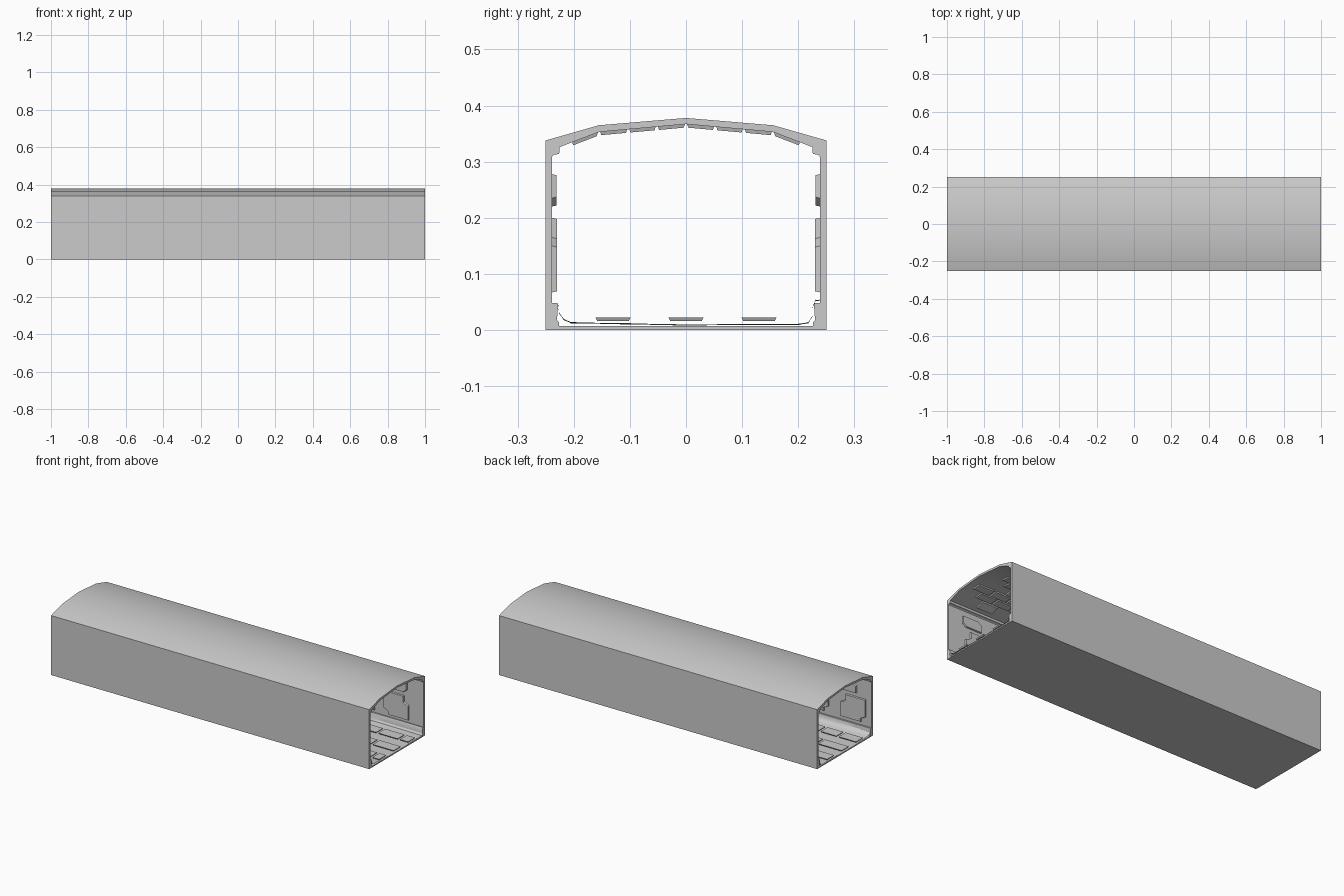
import bpy, bmesh, math, random

if "Cube" in bpy.data.objects:
    bpy.data.objects.remove(bpy.data.objects["Cube"])
random.seed(7)


def make_object(name, bm, smooth=False):
    bmesh.ops.recalc_face_normals(bm, faces=bm.faces[:])
    mesh = bpy.data.meshes.new(name)
    bm.to_mesh(mesh)
    bm.free()
    ob = bpy.data.objects.new(name, mesh)
    bpy.context.collection.objects.link(ob)
    if smooth:
        bpy.ops.object.select_all(action='DESELECT')
        bpy.context.view_layer.objects.active = ob
        ob.select_set(True)
        bpy.ops.object.shade_smooth_by_angle(angle=math.radians(30))
    return ob


def prism(name, profile, x0=-1, x1=1, smooth=False):
    """Extrude a closed (y, z) profile along x."""
    bm = bmesh.new()
    a = [bm.verts.new((x0, y, z)) for y, z in profile]
    b = [bm.verts.new((x1, y, z)) for y, z in profile]
    n = len(profile)
    for i in range(n):
        j = (i + 1) % n
        bm.faces.new((a[i], a[j], b[j], b[i]))
    bm.faces.new(a)
    bm.faces.new(b)
    return make_object(name, bm, smooth)


def slab(bm, outline, depth0, depth1, inset, place):
    """Raised stone: outline in (u, v), tapered towards depth1, positioned by place()."""
    cu = sum(p[0] for p in outline) / len(outline)
    cv = sum(p[1] for p in outline) / len(outline)
    shrink = lambda c, m: c - math.copysign(min(inset, abs(c - m)), c - m)
    a = [bm.verts.new(place(u, v, depth0)) for u, v in outline]
    b = [bm.verts.new(place(shrink(u, cu), shrink(v, cv), depth1)) for u, v in outline]
    n = len(outline)
    for i in range(n):
        j = (i + 1) % n
        bm.faces.new((a[i], a[j], b[j], b[i]))
    bm.faces.new(a)
    bm.faces.new(b)


def rect(u0, u1, v0, v1):
    return [(u0, v0), (u1, v0), (u1, v1), (u0, v1)]


# Arched roof shell
arch = [(-0.25, 0.338), (-0.155, 0.365), (0, 0.378), (0.155, 0.365), (0.25, 0.338)]
under = [(0.25, 0.325), (0.228, 0.325), (0.155, 0.353), (0, 0.367), (-0.155, 0.353),
         (-0.228, 0.325), (-0.25, 0.325)]
prism("roof", arch + under, smooth=True)

# Base slab
prism("floor_base", [(-0.25, 0), (0.25, 0), (0.25, 0.007), (-0.25, 0.007)])

# Walls with a cornice at the top and a curb at the bottom
for side, label in ((-1, "left"), (1, "right")):
    wall = [(0.25, 0), (0.226, 0), (0.226, 0.014), (0.23, 0.018), (0.228, 0.045), (0.229, 0.048),
            (0.239, 0.048), (0.239, 0.309), (0.236, 0.312), (0.226, 0.314), (0.225, 0.326), (0.25, 0.326)]
    prism(label + "_wall", [(side * y, z) for y, z in wall])


# Worn ground sheet that curls up against the curbs
section = [(-0.228, 0.046), (-0.226, 0.030), (-0.218, 0.019), (-0.205, 0.013), (-0.1, 0.011), (0, 0.009),
           (0.1, 0.010), (0.2, 0.010), (0.218, 0.013), (0.225, 0.024), (0.226, 0.042), (0.231, 0.053),
           (0.238, 0.053)]
bm = bmesh.new()
rows = []
for i in range(41):
    x = -1 + i * 0.05
    rows.append([bm.verts.new((x, y, z + 0.0012 * math.sin(x * 9 + k * 1.7)))
                 for k, (y, z) in enumerate(section)])
for r0, r1 in zip(rows, rows[1:]):
    for k in range(len(section) - 1):
        bm.faces.new((r0[k], r1[k], r1[k + 1], r0[k + 1]))
make_object("ground_sheet", bm, True)

# Three rows of paving slabs, slightly raised above the ground
bm = bmesh.new()
for row, y in enumerate((-0.13, 0, 0.13)):
    x = -1.0
    while x < 0.97:
        x1 = min(x + random.uniform(0.09, 0.15), 1.0)
        if 1.0 - x1 < 0.04:
            x1 = 1.0
        slab(bm, rect(x, x1, y - 0.031, y + 0.031), 0.022, 0.016, 0.003, lambda u, v, d: (u, v, d))
        x = x1 + 0.014
make_object("paving_slabs", bm)

# Raised stone panels with notched corners on both walls
for side, label in ((-1, "left"), (1, "right")):
    bm = bmesh.new()
    place = lambda u, v, d: (u, side * d, v)
    for i in range(8):
        x = -0.97 + i * 0.245 + random.uniform(-0.01, 0.01)
        w = random.uniform(0.14, 0.2)
        panel = [(x + 0.03, 0.067), (x + w, 0.067), (x + w, 0.15), (x + w - 0.03, 0.165),
                 (x + w - 0.03, 0.20), (x, 0.20), (x, 0.10), (x + 0.03, 0.085)]
        slab(bm, panel, 0.2395, 0.230, 0.002, place)
        s = x + random.uniform(0.0, 0.06)
        block = [(s, 0.22), (s + 0.1, 0.22), (s + 0.12, 0.235), (s + 0.12, 0.278),
                 (s + 0.02, 0.278), (s, 0.262)]
        slab(bm, block, 0.2395, 0.231, 0.002, place)
    make_object(label + "_wall_stones", bm)


# Brick patches on the underside of the roof
def ceiling(u, v, d):
    a = abs(v)
    z = 0.367 - a * 0.09 if a < 0.155 else 0.353 - (a - 0.155) * 0.384
    return (u, v, z - d)


bm = bmesh.new()
edges = [-0.205, -0.155, -0.103, -0.052, 0, 0.052, 0.103, 0.155, 0.205]
for k, (v0, v1) in enumerate(zip(edges, edges[1:])):
    x = -0.98 + (k % 2) * 0.05
    while x < 0.86:
        if random.random() < 0.6:
            slab(bm, rect(x, x + 0.1, v0 + 0.002, v1 - 0.002), 0, 0.006, 0.002, ceiling)
        x += 0.108
make_object("ceiling_bricks", bm)
